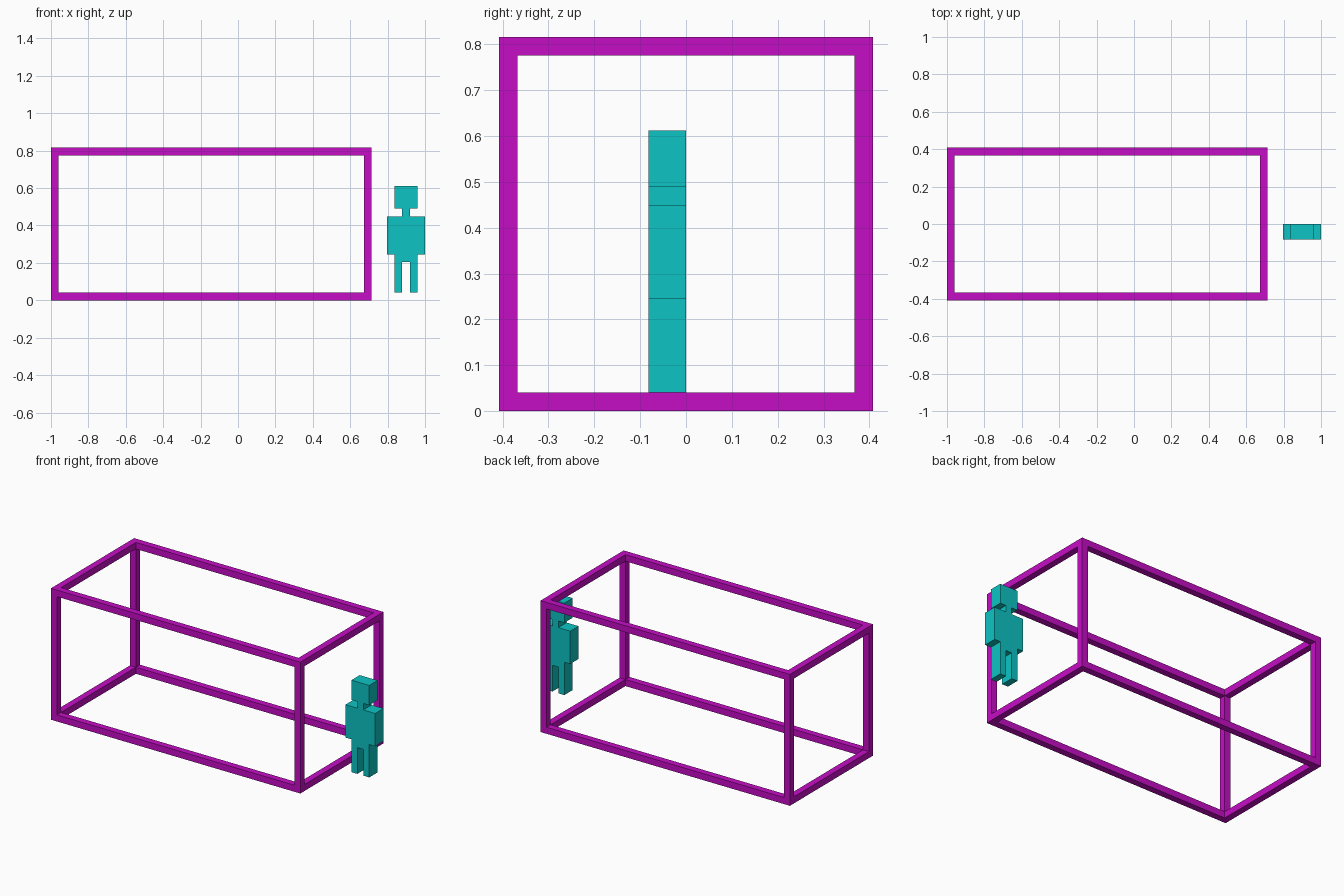
import bpy, bmesh
from itertools import product
from mathutils import Vector

cube = bpy.data.objects.get("Cube")
if cube:
    bpy.data.objects.remove(cube, do_unlink=True)

U = 2 / 49  # one bar thickness; every size is a whole or half number of these


def material(name, rgb):
    m = bpy.data.materials.new(name)
    m.use_nodes = True
    m.diffuse_color = (*rgb, 1)
    m.node_tree.nodes["Principled BSDF"].inputs["Base Color"].default_value = (*rgb, 1)
    return m


def finish(bm, name, mat):
    bmesh.ops.remove_doubles(bm, verts=bm.verts, dist=1e-5)
    bmesh.ops.recalc_face_normals(bm, faces=bm.faces)
    mesh = bpy.data.meshes.new(name)
    bm.to_mesh(mesh)
    bm.free()
    mesh.materials.append(mat)
    obj = bpy.data.objects.new(name, mesh)
    bpy.context.collection.objects.link(obj)
    return obj


magenta = material("magenta", (0.56, 0.004, 0.56))
cyan = material("cyan", (0.004, 0.55, 0.55))

# Open box frame: a 3x3x3 grid of cells, keeping only the corners and the bars
# between them, and drawing a face wherever a kept cell meets empty space
stops = [(-24.5, -23.5, -4.5 + 21, -3.5 + 21 + 4.0 - 4.0 + 0.0),
         (-10, -9, 9, 10),
         (0, 1, 19, 20)]
stops[0] = (-24.5, -23.5, 16.5, 17.5)


def is_bar(cell):
    return all(0 <= c <= 2 for c in cell) and sum(c == 1 for c in cell) <= 1


bm = bmesh.new()
for cell in filter(is_bar, product(range(3), repeat=3)):
    for axis, side in product(range(3), (0, 1)):
        neighbour = list(cell)
        neighbour[axis] += 2 * side - 1
        if is_bar(neighbour):
            continue
        a, b = (axis + 1) % 3, (axis + 2) % 3
        corners = []
        for da, db in ((0, 0), (1, 0), (1, 1), (0, 1)):
            p = Vector()
            p[axis] = stops[axis][cell[axis] + side] * U
            p[a] = stops[a][cell[a] + da] * U
            p[b] = stops[b][cell[b] + db] * U
            corners.append(bm.verts.new(p))
        bm.faces.new(corners)
finish(bm, "box_frame", magenta)

# Blocky standing figure: half outline (crotch to head), mirrored and extruded
half = [(0.5, 5), (0.5, 1), (1.5, 1), (1.5, 6), (2.5, 6), (2.5, 11),
        (0.5, 11), (0.5, 12), (1.5, 12), (1.5, 15)]
outline = half + [(-x, z) for x, z in reversed(half)]
bm = bmesh.new()
front = bm.faces.new([bm.verts.new(((22 + x) * U, -2 * U, z * U)) for x, z in outline])
back = bmesh.ops.extrude_face_region(bm, geom=[front])["geom"]
bmesh.ops.translate(bm, vec=(0, 2 * U, 0),
                    verts=[g for g in back if isinstance(g, bmesh.types.BMVert)])
finish(bm, "standing_figure", cyan)
